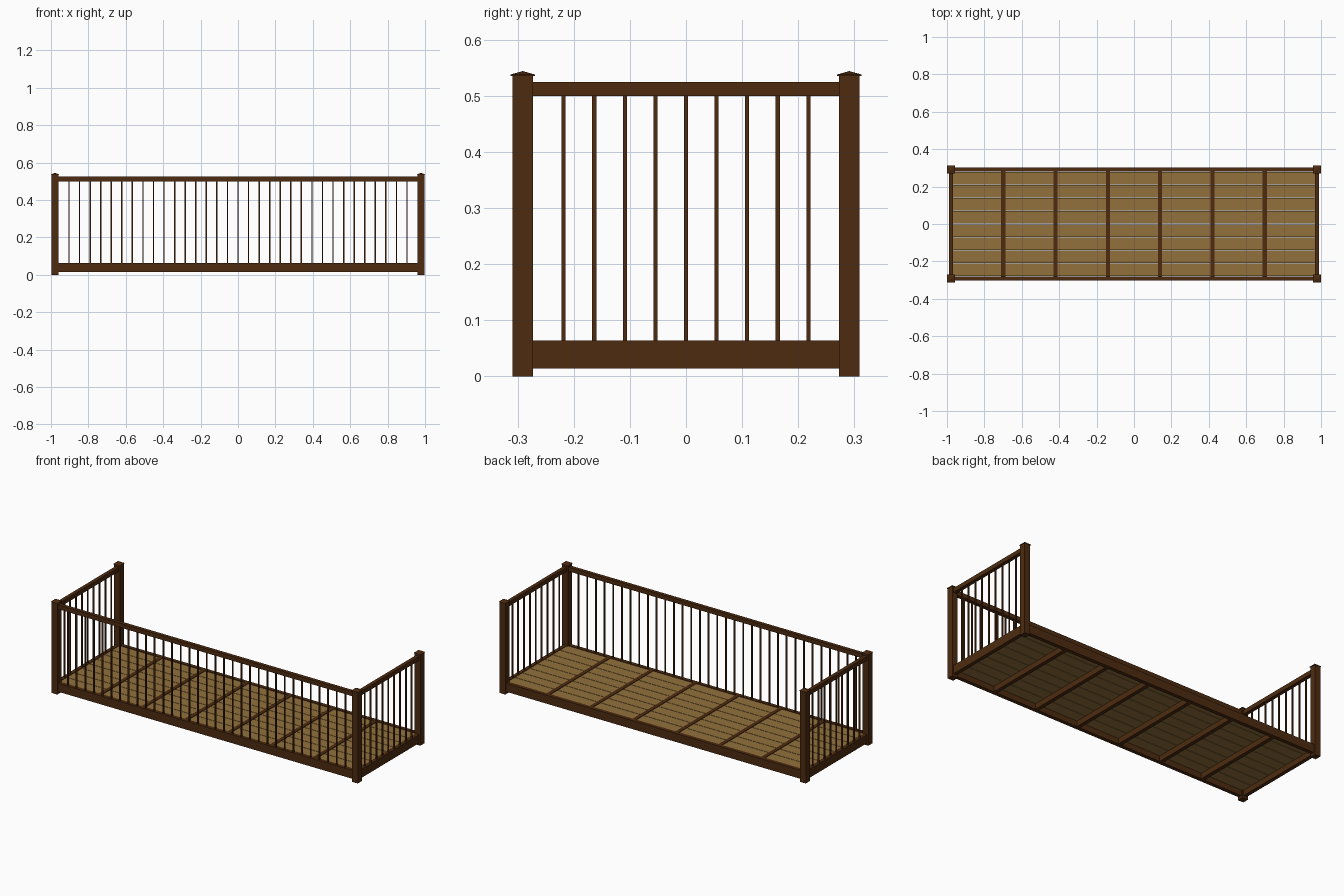
import bpy, bmesh

if "Cube" in bpy.data.objects:
    bpy.data.objects.remove(bpy.data.objects["Cube"])


def material(name, color):
    m = bpy.data.materials.new(name)
    m.diffuse_color = color
    m.use_nodes = True
    m.node_tree.nodes["Principled BSDF"].inputs["Base Color"].default_value = m.diffuse_color
    return m


DARK = material("dark_wood", (0.075, 0.024, 0.005, 1))
DECK = material("deck_wood", (0.29, 0.165, 0.045, 1))

PX, PY = 0.9785, 0.291         # post centres
HALF = 0.0185                  # post half width
IX, IY = PX - HALF, PY - HALF  # inner post faces
RAIL = 0.022                   # rail and beam thickness
Z0, Z1 = 0.014, 0.064          # base frame
R0, R1 = 0.50, 0.525           # hand rail


def finish(name, bm, mat):
    bmesh.ops.recalc_face_normals(bm, faces=bm.faces)
    me = bpy.data.meshes.new(name)
    bm.to_mesh(me)
    bm.free()
    me.materials.append(mat)
    ob = bpy.data.objects.new(name, me)
    bpy.context.collection.objects.link(ob)
    return ob


def add_box(bm, x0, x1, y0, y1, z0, z1):
    vs = bmesh.ops.create_cube(bm, size=1)["verts"]
    for v in vs:
        v.co = ((x0 + x1) / 2 + v.co.x * (x1 - x0),
                (y0 + y1) / 2 + v.co.y * (y1 - y0),
                (z0 + z1) / 2 + v.co.z * (z1 - z0))


def box(name, *dims, mat=DARK):
    bm = bmesh.new()
    add_box(bm, *dims)
    return finish(name, bm, mat)


def post(name, cx, cy):
    # square post with an overhanging cap and a low pyramid top
    bm = bmesh.new()
    add_box(bm, cx - HALF, cx + HALF, cy - HALF, cy + HALF, 0, 0.535)
    c = 0.0215
    add_box(bm, cx - c, cx + c, cy - c, cy + c, 0.535, 0.538)
    ring = [bm.verts.new((cx + a * c, cy + b * c, 0.538))
            for a, b in ((-1, -1), (1, -1), (1, 1), (-1, 1))]
    tip = bm.verts.new((cx, cy, 0.544))
    for i in range(4):
        bm.faces.new((ring[i], ring[(i + 1) % 4], tip))
    finish(name, bm, DARK)


def balusters(name, points):
    bm = bmesh.new()
    r = 0.0036
    for x, y in points:
        add_box(bm, x - r, x + r, y - r, y + r, Z1, R0)
    finish(name, bm, DARK)


h = RAIL / 2

# corner posts
for sx, nx in ((-1, "left"), (1, "right")):
    for sy, ny in ((-1, "front"), (1, "back")):
        post(f"{ny}_{nx}_post", sx * PX, sy * PY)

# long base beams, railing on the front only
for sy, ny in ((-1, "front"), (1, "back")):
    box(f"{ny}_beam", -IX, IX, sy * PY - h, sy * PY + h, Z0, Z1)
box("front_hand_rail", -IX, IX, -PY - h, -PY + h, R0, R1)
balusters("front_balusters", [(-IX + 2 * IX * i / 34, -PY) for i in range(1, 34)])

# end beams and railings
for sx, nx in ((-1, "left"), (1, "right")):
    x = sx * PX
    box(f"{nx}_beam", x - h, x + h, -IY, IY, Z0, Z1)
    box(f"{nx}_hand_rail", x - h, x + h, -IY, IY, R0, R1)
    balusters(f"{nx}_balusters", [(x, -IY + 2 * IY * i / 10) for i in range(1, 10)])

# cross joists dividing the floor into seven bays
DX, DY = PX - h, PY - h
for i in range(1, 7):
    x = -PX + 2 * PX * i / 7
    box(f"joist_{i}", x - h, x + h, -DY, DY, Z0, Z1)

# floor planks with narrow gaps
N = 8
W = 2 * DY / N
for i in range(N):
    y = -DY + i * W
    box(f"floor_plank_{i + 1}", -DX, DX, y + 0.0015, y + W - 0.0015, 0.046, 0.061, mat=DECK)
